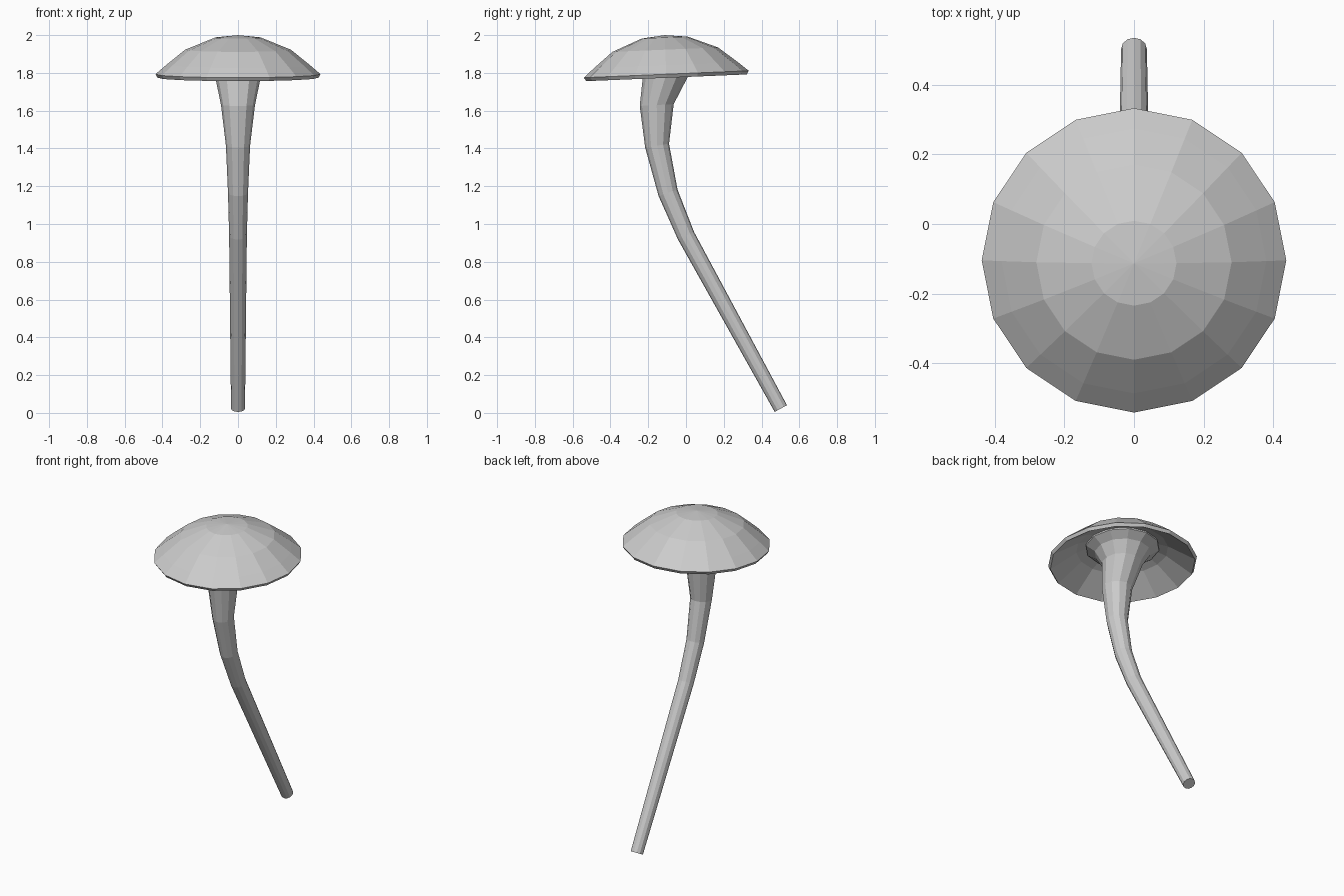
import bpy, bmesh, math
from mathutils import Matrix, Vector

if "Cube" in bpy.data.objects:
    bpy.data.objects.remove(bpy.data.objects["Cube"])


def loft(name, rings, cap_start=False, cap_end=False):
    """Skin a list of rings; a ring with one point is a pole."""
    bm = bmesh.new()
    loops = [[bm.verts.new(p) for p in ring] for ring in rings]
    for a, b in zip(loops, loops[1:]):
        n = max(len(a), len(b))
        for i in range(n):
            j = (i + 1) % n
            if len(a) == 1:
                bm.faces.new((a[0], b[i], b[j]))
            elif len(b) == 1:
                bm.faces.new((a[i], a[j], b[0]))
            else:
                bm.faces.new((a[i], a[j], b[j], b[i]))
    if cap_start:
        bm.faces.new(loops[0])
    if cap_end:
        bm.faces.new(loops[-1])
    bmesh.ops.recalc_face_normals(bm, faces=bm.faces)
    mesh = bpy.data.meshes.new(name)
    bm.to_mesh(mesh)
    bm.free()
    obj = bpy.data.objects.new(name, mesh)
    bpy.context.collection.objects.link(obj)
    return obj


def circle(radius, sides, matrix, z=0.0):
    if radius == 0:
        return [matrix @ Vector((0, 0, z))]
    return [matrix @ Vector((radius * math.cos(math.tau * i / sides),
                             radius * math.sin(math.tau * i / sides), z))
            for i in range(sides)]


# Mushroom cap: outer dome, thin rim, hollow underside, slightly tilted
cap_profile = [(0, 0.215), (0.122, 0.202), (0.28, 0.138), (0.38, 0.057),
               (0.437, 0.008), (0.425, -0.011), (0.37, 0.025),
               (0.27, 0.09), (0.20, 0.115), (0, 0.125)]
tilt = Matrix.Translation((0, -0.104, 1.785)) @ Matrix.Rotation(math.radians(2.4), 4, 'X')
loft("cap", [circle(r, 16, tilt, z) for r, z in cap_profile])

# Bent stem: (y, z, radius, lean in degrees), flaring out under the cap
stem_path = [(0.502, 0.023, 0.037, 29), (0.0, 0.938, 0.047, 26),
             (-0.095, 1.165, 0.053, 19), (-0.153, 1.415, 0.064, 9),
             (-0.155, 1.63, 0.090, 3), (-0.108, 1.78, 0.121, 2.4),
             (-0.105, 1.85, 0.165, 2.4), (-0.105, 1.885, 0.217, 2.4),
             (-0.105, 1.91, 0.217, 2.4)]
loft("stem", [circle(r, 12, Matrix.Translation((0, y, z)) @
                     Matrix.Rotation(math.radians(a), 4, 'X'))
              for y, z, r, a in stem_path], True, True)
